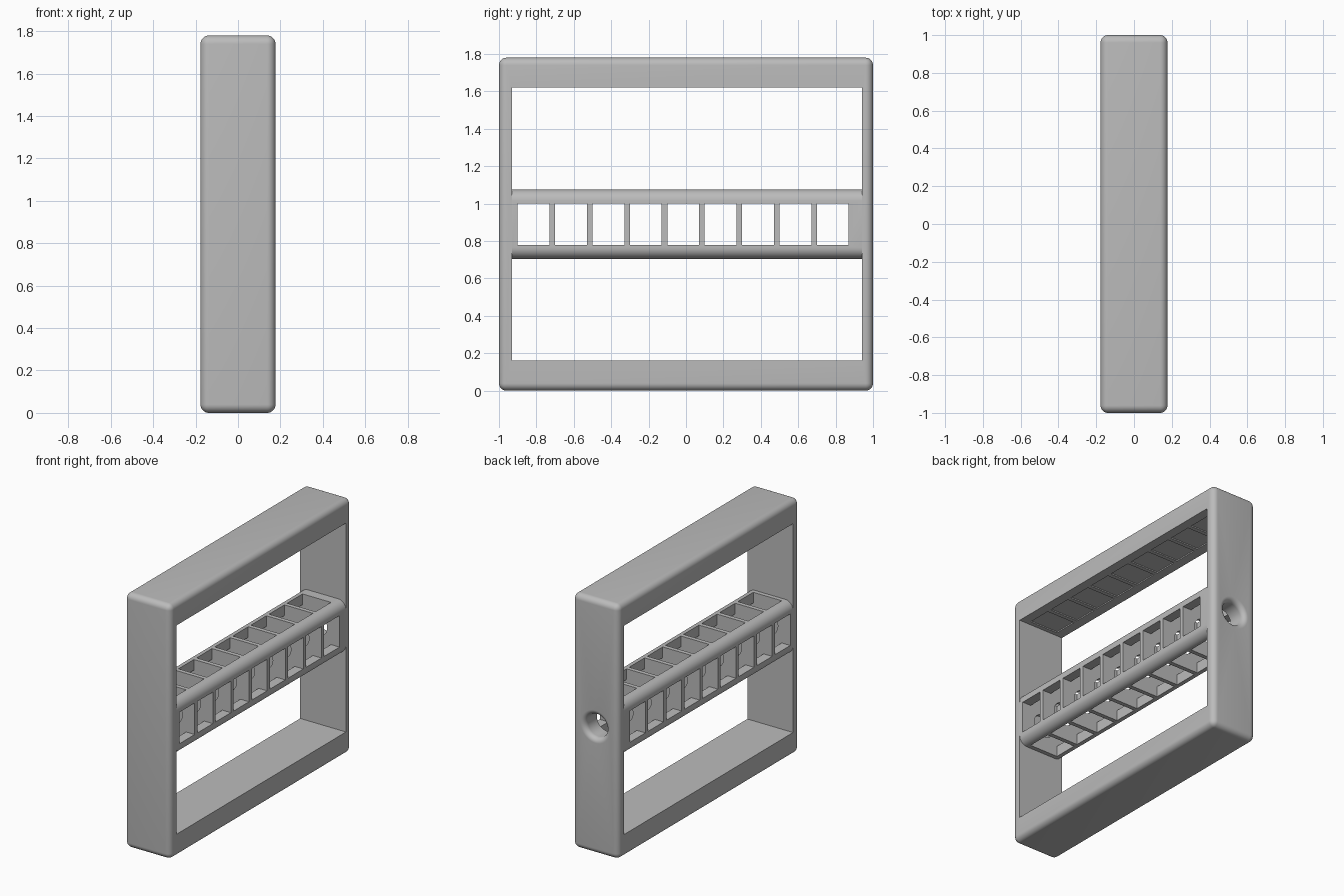
import bpy, bmesh
from math import cos, sin, pi, radians
from mathutils import Matrix, Vector

cube = bpy.data.objects.get("Cube")
if cube:
    bpy.data.objects.remove(cube, do_unlink=True)

HALF_X, HEIGHT, MID_Z = 0.177, 1.78, 0.89
IN_FRONT, IN_BACK = -0.93, 0.94

grey = bpy.data.materials.new("plain grey")
grey.use_nodes = True
grey.diffuse_color = (0.5, 0.5, 0.5, 1)
grey.node_tree.nodes["Principled BSDF"].inputs["Base Color"].default_value = (0.5, 0.5, 0.5, 1)


def add_object(name, bm):
    bmesh.ops.recalc_face_normals(bm, faces=bm.faces)
    mesh = bpy.data.meshes.new(name)
    bm.to_mesh(mesh)
    bm.free()
    mesh.materials.append(grey)
    obj = bpy.data.objects.new(name, mesh)
    bpy.context.collection.objects.link(obj)
    return obj


def add_box(bm, low, high):
    low, high = Vector(low), Vector(high)
    matrix = Matrix.Translation((low + high) / 2) @ Matrix.Diagonal((*(high - low), 1))
    return bmesh.ops.create_cube(bm, size=1, matrix=matrix)["verts"]


def round_edges(bm, edges, radius):
    bmesh.ops.bevel(bm, geom=edges, offset=radius, segments=8, profile=0.5, affect='EDGES')


def combine(target, other, operation):
    mod = target.modifiers.new("combine", 'BOOLEAN')
    mod.operation, mod.solver, mod.object = operation, 'EXACT', other
    bpy.context.view_layer.objects.active = target
    bpy.ops.object.modifier_apply(modifier=mod.name)
    bpy.data.objects.remove(other, do_unlink=True)


# Outer frame with softened edges
bm = bmesh.new()
add_box(bm, (-HALF_X, -1, 0), (HALF_X, 1, HEIGHT))
round_edges(bm, bm.edges[:], 0.04)
frame = add_object("frame", bm)

# Large sharp-edged opening
bm = bmesh.new()
add_box(bm, (-1, IN_FRONT, 0.16), (1, IN_BACK, 1.62))
combine(frame, add_object("opening_cutter", bm), 'DIFFERENCE')

# Middle bar with rounded long edges, let into both uprights
bm = bmesh.new()
add_box(bm, (-HALF_X + 0.0005, IN_FRONT - 0.01, 0.705), (HALF_X - 0.0005, IN_BACK + 0.01, 1.075))
long_edges = [e for e in bm.edges if abs(e.verts[0].co.y - e.verts[1].co.y) > 1]
round_edges(bm, long_edges, 0.06)
combine(frame, add_object("middle_bar", bm), 'UNION')

# Nine cells pierced sideways, then upright (these just mark the ceiling)
for name, x, bottom, top in (("side_slot_cutter", 0.5, 0.78, 1.0),
                             ("upright_slot_cutter", 0.11, 0.4, 1.628)):
    bm = bmesh.new()
    for i in range(9):
        y = -0.9 + i * 0.2
        add_box(bm, (-x, y, bottom), (x, y + 0.17, top))
    combine(frame, add_object(name, bm), 'DIFFERENCE')

# Long bore from the back, ending in a flared mouth
profile = [(0, -0.93), (0.08, -0.93)]
profile += [(0.115 - 0.035 * cos(a), 0.965 + 0.035 * sin(a))
            for a in (i * pi / 16 for i in range(9))]
profile += [(0.115, 1.05), (0, 1.05)]
bm = bmesh.new()
points = [bm.verts.new((r, y, MID_Z)) for r, y in profile]
edges = [bm.edges.new(pair) for pair in zip(points, points[1:])]
bmesh.ops.spin(bm, geom=points + edges, cent=(0, 0, MID_Z), axis=(0, 1, 0),
               angle=2 * pi, steps=48)
bmesh.ops.remove_doubles(bm, verts=bm.verts, dist=0.0001)
combine(frame, add_object("bore_cutter", bm), 'DIFFERENCE')

# Smooth the rounded parts, keep the cut edges crisp
bpy.ops.object.select_all(action='DESELECT')
frame.select_set(True)
bpy.context.view_layer.objects.active = frame
bpy.ops.object.shade_smooth_by_angle(angle=radians(30))
